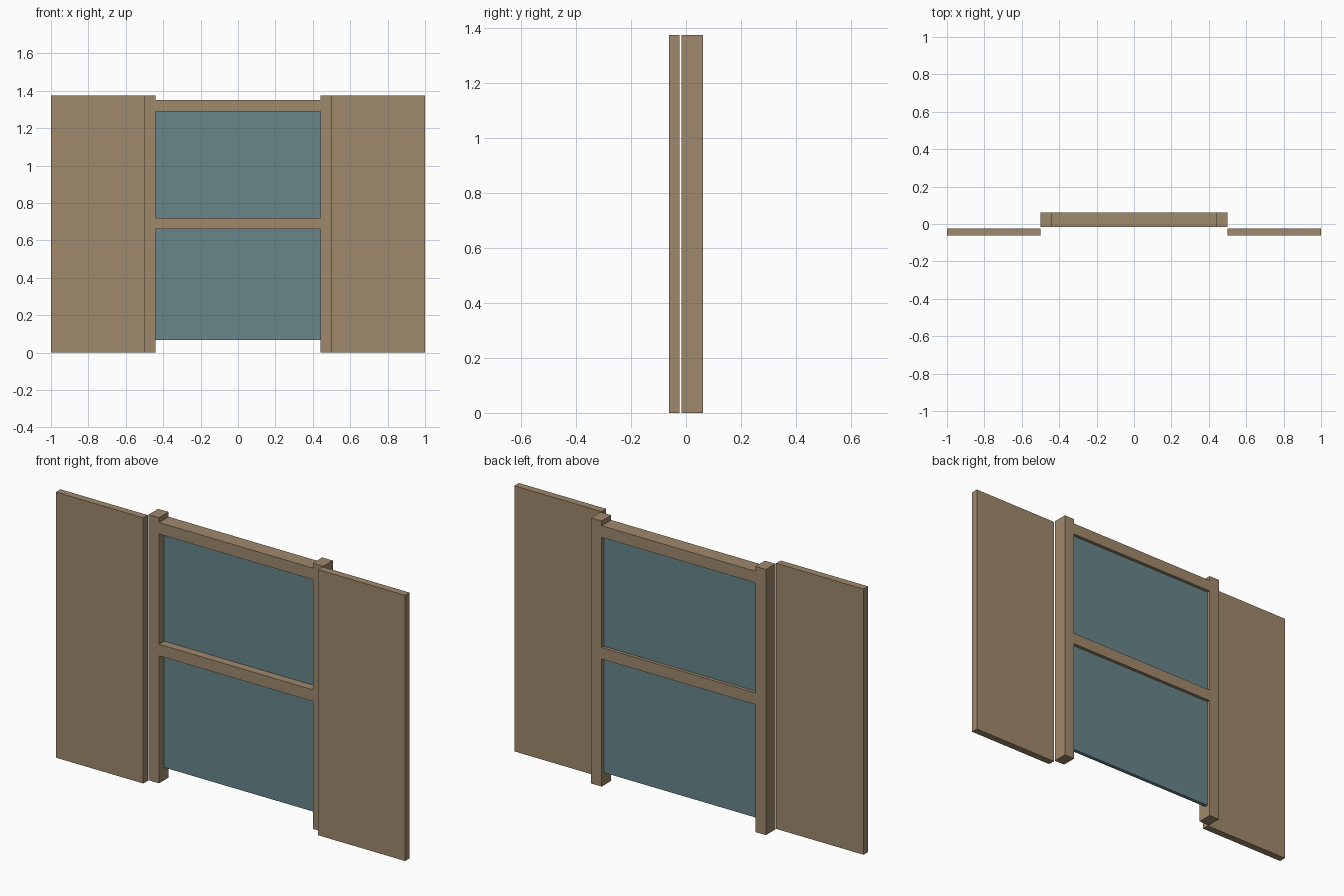
import bpy

cube = bpy.data.objects.get("Cube")
if cube:
    bpy.data.objects.remove(cube, do_unlink=True)


def make_material(name, rgb):
    mat = bpy.data.materials.new(name)
    mat.use_nodes = True
    colour = (*rgb, 1.0)
    mat.diffuse_color = colour
    mat.node_tree.nodes["Principled BSDF"].inputs["Base Color"].default_value = colour
    return mat


def box(name, xs, ys, zs, mat):
    """Flat-sided box spanning the given ranges."""
    spans = (xs, ys, zs)
    bpy.ops.mesh.primitive_cube_add(size=1, location=[sum(s) / 2 for s in spans])
    ob = bpy.context.object
    ob.name = name
    ob.scale = [s[1] - s[0] for s in spans]
    bpy.ops.object.transform_apply(location=False, rotation=False, scale=True)
    ob.data.materials.append(mat)
    return ob


wood = make_material("tan wood", (0.35, 0.25, 0.15))
glass = make_material("blue grey glass", (0.14, 0.24, 0.26))

HEIGHT = 1.375
INNER, OUTER = 0.44, 0.5
FRAME_Y = (-0.017, 0.061)
SHUTTER_Y = (-0.061, -0.024)
GLASS_Y = (0.025, 0.044)
opening = (-INNER, INNER)

# Posts and open shutters on both sides
for side, sign in (("left", 1), ("right", -1)):
    post_x = sorted((sign * INNER, sign * OUTER))
    shutter_x = sorted((sign * OUTER, sign))
    box(side + "_post", post_x, FRAME_Y, (0, HEIGHT), wood)
    box(side + "_shutter", shutter_x, SHUTTER_Y, (0, HEIGHT), wood)

# Cross rails
box("top_rail", opening, FRAME_Y, (1.29, 1.35), wood)
box("middle_rail", opening, FRAME_Y, (0.66, 0.72), wood)

# Glass panes, set toward the back of the frame
box("upper_pane", opening, GLASS_Y, (0.72, 1.29), glass)
box("lower_pane", opening, GLASS_Y, (0.066, 0.66), glass)
